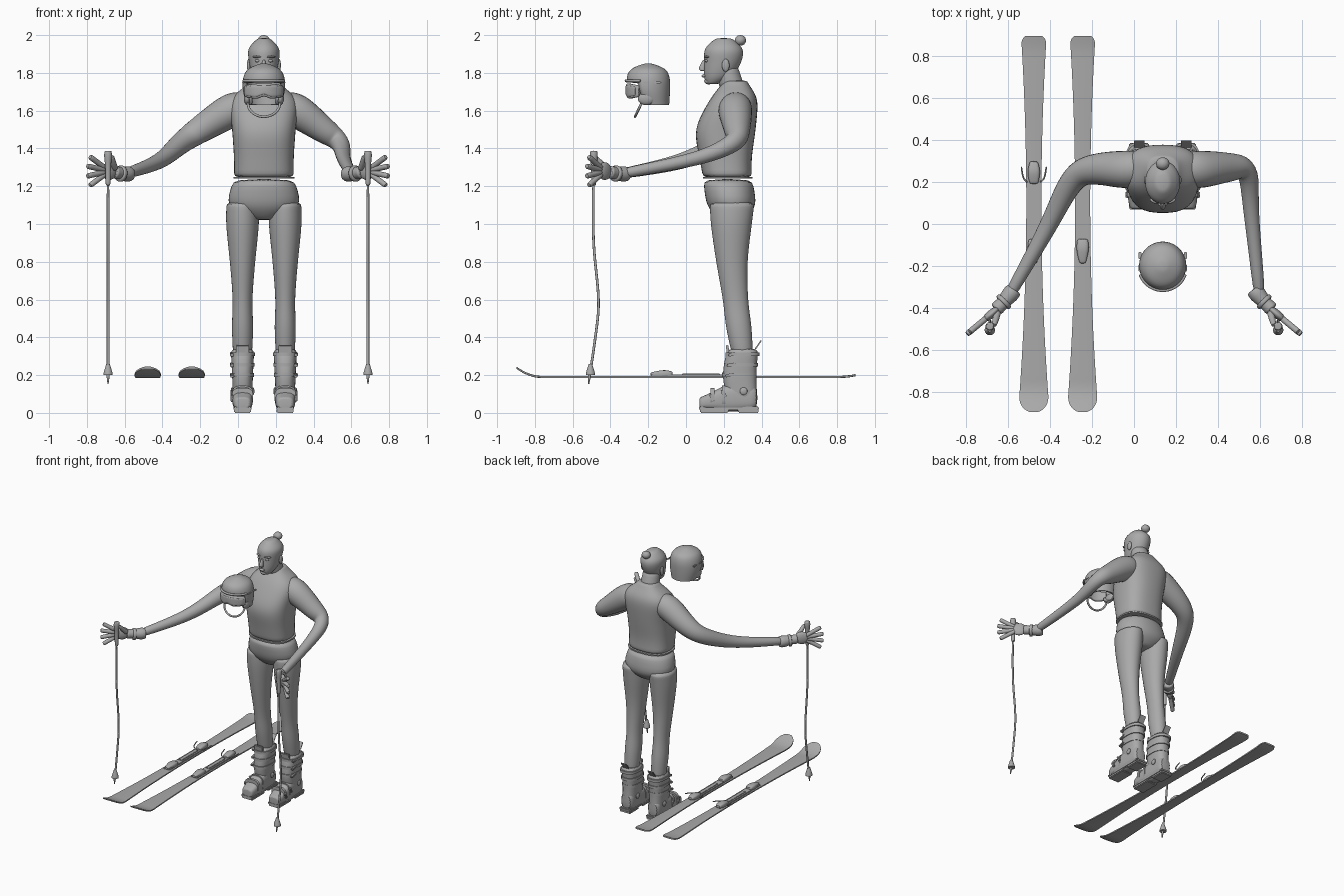
import bpy, bmesh, math
from mathutils import Vector, Matrix

if "Cube" in bpy.data.objects:
    bpy.data.objects.remove(bpy.data.objects["Cube"])

grey = bpy.data.materials.new("plain grey")
grey.use_nodes = True
COLOR = (.4, .4, .4, 1)
grey.diffuse_color = COLOR
grey.node_tree.nodes["Principled BSDF"].inputs["Base Color"].default_value = COLOR

CENTRE = .137  # centre line of the figure
X, Y, Z = Matrix.Identity(3)
SIDES = (("right", -1), ("left", 1))


def finish(name, bm, subsurf=0):
    """Turn a bmesh into a shaded, coloured object."""
    bmesh.ops.recalc_face_normals(bm, faces=bm.faces)
    mesh = bpy.data.meshes.new(name)
    bm.to_mesh(mesh)
    bm.free()
    mesh.materials.append(grey)
    part = bpy.data.objects.new(name, mesh)
    bpy.context.collection.objects.link(part)
    if subsurf:
        modifier = part.modifiers.new("Smooth", "SUBSURF")
        modifier.levels = modifier.render_levels = subsurf
    bpy.ops.object.select_all(action="DESELECT")
    part.select_set(True)
    bpy.context.view_layer.objects.active = part
    bpy.ops.object.shade_smooth_by_angle(angle=math.radians(45))
    return part


def spline(keys, steps=3):
    """Smooth curve through all keys, for any number of components."""
    keys = [Vector(key) for key in keys]
    last = len(keys) - 1
    result = []
    for i in range(last):
        a, b = keys[i], keys[i + 1]
        slope_a = (b - keys[max(i - 1, 0)]) / 2
        slope_b = (keys[min(i + 2, last)] - a) / 2
        for step in range(steps):
            t = step / steps
            ease = t * t * (3 - 2 * t)
            result.append(a.lerp(b, ease) + slope_a * t * (1 - t) ** 2 - slope_b * t * t * (1 - t))
    return result + [keys[last]]


def ring(centre, u, v, a, b, sides=16, power=2):
    """Superellipse around a centre in the plane of u and v."""
    points = []
    for i in range(sides):
        angle = math.tau * (i + .5) / sides
        co, si = math.cos(angle), math.sin(angle)
        points.append(Vector(centre) + u * math.copysign(abs(co) ** (2 / power), co) * a
                      + v * math.copysign(abs(si) ** (2 / power), si) * b)
    return points


def skin(name, rings, subsurf=1):
    """Bridge a row of rings and close both ends."""
    bm = bmesh.new()
    rows = [[bm.verts.new(point) for point in loop] for loop in rings]
    sides = len(rows[0])
    for low, high in zip(rows, rows[1:]):
        for i in range(sides):
            j = (i + 1) % sides
            bm.faces.new((low[i], low[j], high[j], high[i]))
    bm.faces.new(rows[0])
    bm.faces.new(rows[-1])
    return finish(name, bm, subsurf)


def loft(name, keys, x=CENTRE, upright=True, power=2, sides=20, subsurf=1):
    """Keys are place along the axis, offset across it, half width, half depth."""
    rings = []
    for place, offset, a, b in spline(keys):
        centre = (x, offset, place) if upright else (x, place, offset)
        rings.append(ring(centre, X, Y if upright else Z, a, b, sides, power))
    return skin(name, rings, subsurf)


def tube(name, keys, up=Z):
    """Keys are x, y, z, radius."""
    path = spline(keys)
    rings = []
    for i, point in enumerate(path):
        after, before = path[min(i + 1, len(path) - 1)], path[max(i - 1, 0)]
        along = (after - before).to_3d().normalized()
        across = along.cross(up).normalized()
        rings.append(ring(point.to_3d(), across, across.cross(along), point[3], point[3], sides=12))
    return skin(name, rings)


def blob(name, place, size, turn=0):
    bm = bmesh.new()
    matrix = Matrix.Translation(place) @ Matrix.Rotation(turn, 4, "Z") @ Matrix.Diagonal((*size, 1))
    bmesh.ops.create_uvsphere(bm, u_segments=20, v_segments=12, radius=1, matrix=matrix)
    return finish(name, bm)


def box(name, place, size, tilt=0):
    bm = bmesh.new()
    matrix = Matrix.Translation(place) @ Matrix.Rotation(tilt, 4, "X") @ Matrix.Diagonal((*size, 1))
    bmesh.ops.create_cube(bm, size=1, matrix=matrix)
    bmesh.ops.bevel(bm, geom=bm.edges[:], offset=min(size) / 4, segments=2, affect="EDGES")
    return finish(name, bm)


# Torso, neck and trousers
loft("tank_top", [(1.24, .22, .16, .13), (1.35, .21, .16, .14), (1.5, .21, .17, .16),
                  (1.65, .25, .18, .13), (1.73, .26, .1, .08), (1.76, .26, .07, .06)], power=2.6)
loft("waist_hem", [(1.24, .22, .163, .132), (1.25, .22, .163, .132)], power=2.6, subsurf=0)
loft("neck", [(1.7, .25, .07, .07), (1.85, .21, .06, .06)])
loft("hips", [(1.24, .22, .16, .13), (1.1, .24, .19, .13), (1.02, .24, .06, .06)], power=2.2)

# Head
loft("head", [(1.74, .14, .03, .03), (1.78, .17, .06, .075), (1.86, .195, .08, .1),
              (1.93, .2, .082, .1), (1.985, .2, .03, .04)])
blob("hair_bun", (CENTRE, .288, 1.972), (.032, .03, .028))
loft("nose", [(1.81, .09, .014, .012), (1.825, .087, .014, .02), (1.87, .1, .007, .01)])
blob("lips", (CENTRE, .095, 1.784), (.022, .012, .009))
blob("chin", (CENTRE, .12, 1.757), (.026, .024, .018))
for side, s in SIDES:
    blob(side + "_ear", (CENTRE + s * .08, .21, 1.84), (.01, .02, .034))
    blob(side + "_eye", (CENTRE + s * .034, .108, 1.864), (.014, .009, .008))
    blob(side + "_brow", (CENTRE + s * .036, .11, 1.885), (.026, .012, .006), s * .3)

for side, s in SIDES:
    x = CENTRE + s * .113
    outside = x + s * .056
    loft(side + "_leg", [(1.12, .245, .085, .12), (1, .24, .088, .11), (.8, .243, .068, .084),
                         (.6, .262, .053, .068), (.45, .28, .057, .068), (.3, .3, .05, .055)], x)

    # Ski boots
    loft(side + "_boot_cuff", [(.06, .3, .05, .08), (.2, .283, .056, .09), (.345, .302, .063, .083)],
         x, power=2.5)
    loft(side + "_boot_shell", [(.38, .08, .046, .06), (.24, .08, .053, .075), (.12, .06, .053, .042),
                                (.07, .05, .04, .03)], x, upright=False, power=3)
    box(side + "_boot_sole", (x, .228, .024), (.094, .316, .02))
    box(side + "_boot_heel_tread", (x, .33, .01), (.09, .11, .02))
    box(side + "_boot_toe_tread", (x, .15, .01), (.09, .15, .02))
    for k in range(3):
        z, y, width = .2 + k * .055, .283 + k * .008, .06 + k * .003
        loft(f"{side}_boot_strap_{k}", [(z - .01, y, width, .092), (z + .01, y, width, .092)],
             x, power=2.5, subsurf=0)
        box(f"{side}_boot_buckle_{k}", (outside, y - .05, z), (.022, .05, .016), tilt=.2)
    for k in range(2):
        y, height = .2 - k * .06, .06 - k * .012
        loft(f"{side}_instep_strap_{k}", [(y - .01, .085, .057, height), (y + .01, .085, .057, height)],
             x, upright=False, power=3, subsurf=0)
        box(f"{side}_instep_buckle_{k}", (outside, y, .1 - k * .02), (.018, .018, .045), tilt=.5)
        blob(f"{side}_boot_pivot_{k}", (x + (k - .5) * .11, .305, .115), (.008, .02, .02))
    box(side + "_boot_tongue", (x, .222, .325), (.07, .014, .07), tilt=.15)
    box(side + "_boot_spoiler", (x, .382, .36), (.05, .007, .055), tilt=-.6)

# Arms
tube("right_arm", [(.03, .27, 1.62, .08), (-.04, .26, 1.6, .094), (-.2, .26, 1.5, .075),
                   (-.3, .2, 1.43, .06), (-.42, -.03, 1.33, .043), (-.6, -.35, 1.265, .028)])
tube("left_arm", [(.24, .27, 1.62, .08), (.31, .26, 1.6, .094), (.45, .27, 1.5, .073),
                  (.54, .25, 1.43, .053), (.56, .05, 1.345, .038), (.6, -.35, 1.265, .028)])

# Gloves and poles
for side, s in SIDES:
    tube(side + "_glove_cuff", [(s * .57, -.31, 1.265, .038), (s * .59, -.335, 1.265, .043),
                                (s * .625, -.375, 1.27, .034), (s * .66, -.41, 1.275, .036)])
    tube(side + "_wrist_strap", [(s * .612, -.362, 1.266, .045), (s * .63, -.38, 1.268, .045)])
    palm = Vector((s * .682, -.43, 1.28))
    outward = Vector((s * .77, -.64, 0))
    blob(side + "_palm", palm, (.052, .02, .047), s * -.7)
    for k in range(4):
        angle = math.radians(30 - 20 * k)
        reach = outward * math.cos(angle) + Z * math.sin(angle)
        tube(f"{side}_finger_{k}", [(*(palm + reach * length), .015) for length in (.03, .09, .155)])
    tube(side + "_thumb", [(s * .65, -.42, 1.29, .017), (s * .66, -.455, 1.325, .016),
                           (s * .668, -.485, 1.36, .012)], up=X)
    x = s * .688
    loft(side + "_pole_grip", [(z, -.488, r, r) for z, r in ((1.2, .013), (1.3, .015), (1.36, .021), (1.388, .018))], x)
    loft(side + "_pole_shaft", [(z, y, .0075, .0075) for z, y in
                                ((1.22, -.49), (.9, -.49), (.6, -.462), (.4, -.48), (.17, -.514))], x, sides=10)
    loft(side + "_pole_basket", [(z, -.506, r, r) for z, r in ((.2, .025), (.215, .023), (.26, .009))], x, subsurf=0)
    loft(side + "_pole_tip", [(.2, -.511, .009, .009), (.154, -.515, .003, .003)], x, subsurf=0)

# Helmet shell, open underneath and at the face
helmet = loft("helmet_shell", [(1.63, -.172, .092, .084), (1.7, -.193, .112, .11), (1.77, -.2, .112, .116),
                               (1.82, -.2, .086, .092), (1.85, -.2, .02, .02)])
bm = bmesh.new()
bm.from_mesh(helmet.data)
opening = []
for face in bm.faces:
    middle = face.calc_center_median()
    if face.normal.z < -.95 or (middle.y < -.245 and middle.z < 1.755):
        opening.append(face)
bmesh.ops.delete(bm, geom=opening, context="FACES")
bm.to_mesh(helmet.data)
bm.free()
helmet.modifiers.new("Thickness", "SOLIDIFY").thickness = .014
for side, s in SIDES:
    blob(side + "_helmet_ear_pad", (CENTRE + s * .088, -.21, 1.665), (.018, .045, .035))
    tube(side + "_helmet_ridge", [(CENTRE + s * .045, -.29, 1.785, .006), (CENTRE + s * .05, -.24, 1.823, .007),
                                  (CENTRE + s * .035, -.11, 1.795, .006)])
    for k in range(2):
        box(f"{side}_helmet_vent_{k}", (CENTRE + s * .108, -.15 - k * .06, 1.75), (.014, .035, .01))


def front_arc(span, count=11):
    """Angles from one side of the face to the other."""
    return [math.radians(span) * (2 * i / (count - 1) - 1) for i in range(count)]


tube("helmet_brim", [(CENTRE + math.sin(a) * .115, -.2 - math.cos(a) * .117, 1.758, .008)
                     for a in front_arc(70)])
tube("chin_strap", [(CENTRE + math.sin(a) * .085, -.235 - math.cos(a) * .035, 1.64 - math.cos(a) * .072, .007)
                    for a in front_arc(90)], up=Y)


def goggles(name, radius, depth, height, span):
    """Curved band with a dip for the nose."""
    rings = []
    for angle in front_arc(span, 17):
        outward = Vector((math.sin(angle), -math.cos(angle), 0))
        dip = .008 * math.exp(-(angle * 5) ** 2)
        centre = Vector((CENTRE, -.2, 1.703 + dip)) + outward * radius
        rings.append(ring(centre, outward, Z, depth, height * math.cos(angle * .7) - dip, power=4))
    skin(name, rings)


goggles("goggle_frame", .105, .014, .042, span=66)
goggles("goggle_lens", .113, .009, .031, span=56)

# Skis with a curved sidecut, a rounded raised tip and bindings
for side, x in (("right", -.478), ("left", -.245)):
    plan = []
    for i in range(-20, 21):
        y = .897 * math.sin(math.pi * i / 40)
        tip, tail = max(0, -y - .82) / .08, max(0, y - .86) / .05
        width = (.037 + .04 * (y - .1) ** 2) * math.sqrt(1 - tip ** 2) * math.sqrt(1 - tail ** 2)
        rise = 2.6 * max(0, -y - .76) ** 2 + max(0, y - .8) ** 2
        plan.append((y, .19 + rise, width, .006))
    loft(side + "_ski", plan, x, upright=False, power=6, sides=8, subsurf=0)
    box(side + "_binding_plate", (x, .03, .198), (.055, .43, .01))
    box(side + "_binding_track", (x, .08, .204), (.03, .2, .008))
    loft(side + "_toe_piece", [(-.19, .205, .014, .008), (-.12, .205, .03, .022), (-.07, .205, .024, .014)],
         x, upright=False, power=3)
    loft(side + "_heel_piece", [(.19, .208, .02, .008), (.25, .208, .03, .022), (.3, .208, .018, .01)],
         x, upright=False, power=3)
    for k, s in SIDES:
        tube(f"{side}_ski_brake_{k}", [(x + s * .03, .2, .204, .004), (x + s * .05, .22, .21, .004),
                                       (x + s * .06, .275, .222, .004)])
